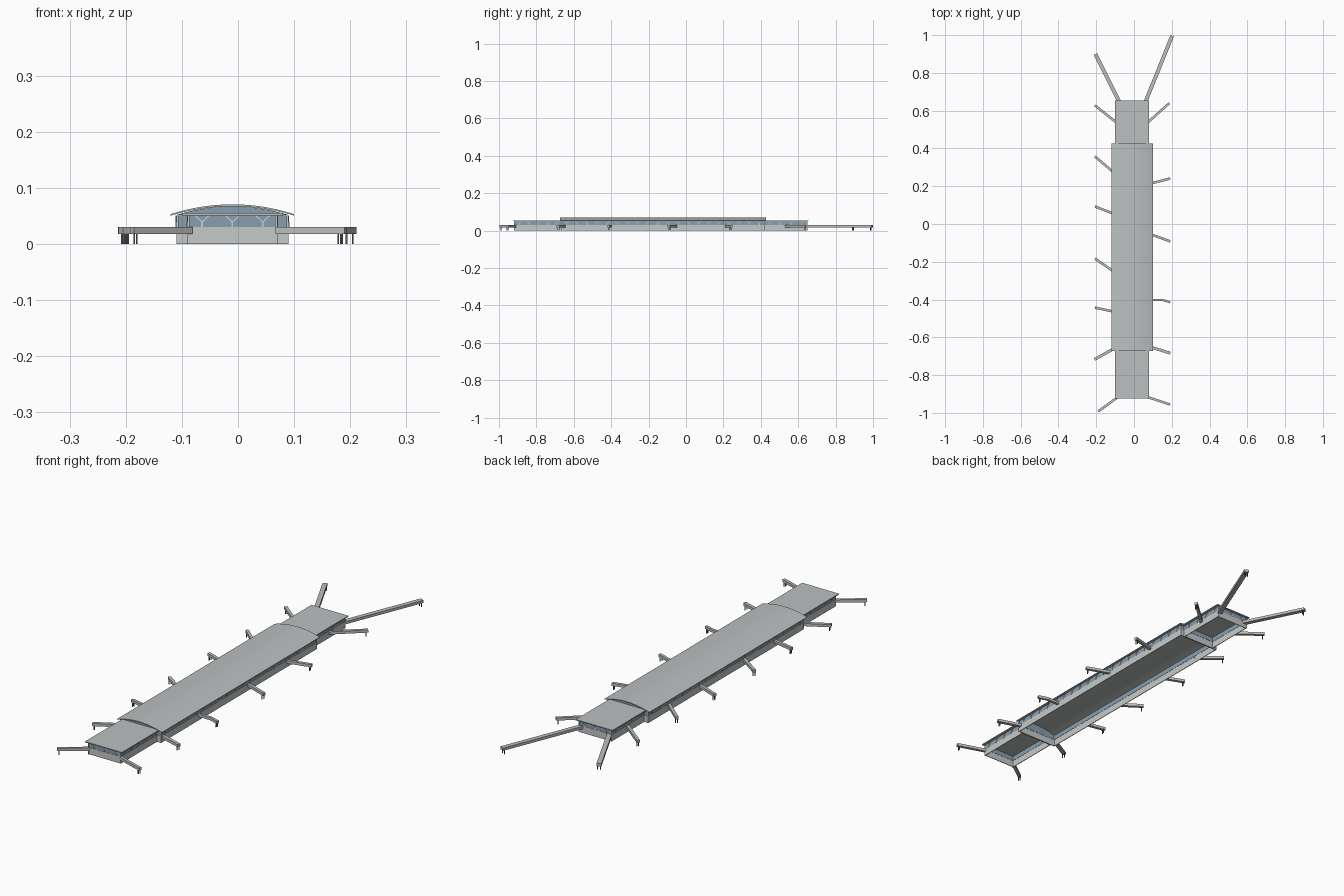
import bpy, bmesh, math
from mathutils import Vector, Matrix

cube = bpy.data.objects.get("Cube")
if cube:
    bpy.data.objects.remove(cube)


def material(name, r, g, b):
    m = bpy.data.materials.new(name)
    m.use_nodes = True
    m.diffuse_color = (r, g, b, 1)
    m.node_tree.nodes["Principled BSDF"].inputs["Base Color"].default_value = (r, g, b, 1)
    return m


ROOF = material("roof grey", 0.50, 0.53, 0.53)
WALL = material("wall grey", 0.56, 0.59, 0.58)
GLASS = material("window blue", 0.25, 0.34, 0.43)
STEEL = material("pale steel", 0.62, 0.65, 0.66)
BRIDGE = material("bridge grey", 0.50, 0.52, 0.50)
DARK = material("dark leg", 0.10, 0.10, 0.10)

CX = -0.01          # building axis
SILL, EAVE = 0.03, 0.051


def finish(bm, name, mat):
    bmesh.ops.recalc_face_normals(bm, faces=bm.faces)
    me = bpy.data.meshes.new(name)
    bm.to_mesh(me)
    bm.free()
    me.materials.append(mat)
    ob = bpy.data.objects.new(name, me)
    bpy.context.collection.objects.link(ob)
    return ob


def add_box(bm, lo, hi):
    lo, hi = Vector(lo), Vector(hi)
    mat = Matrix.Translation((lo + hi) / 2) @ Matrix.Diagonal((*(hi - lo), 1))
    bmesh.ops.create_cube(bm, size=1, matrix=mat)


def add_beam(bm, a, b, width, height):
    """Box running from a to b."""
    a, b = Vector(a), Vector(b)
    d = b - a
    rot = d.to_track_quat("X", "Z").to_matrix().to_4x4()
    mat = Matrix.Translation((a + b) / 2) @ rot @ Matrix.Diagonal((d.length, width, height, 1))
    bmesh.ops.create_cube(bm, size=1, matrix=mat)


def walls(name, half, y0, y1, z0, z1, mat, t=0.003):
    """Four thin walls, open above and below."""
    bm = bmesh.new()
    for s in (-1, 1):
        xs = sorted((CX + s * half, CX + s * (half - t)))
        add_box(bm, (xs[0], y0, z0), (xs[1], y1, z1))
    for y in (y0, y1 - t):
        add_box(bm, (CX - half + t, y, z0), (CX + half - t, y + t, z1))
    return finish(bm, name, mat)


# Halls: solid base, window band above
halls = {
    "main_hall": (0.10, -0.665, 0.42),
    "front_hall": (0.08, -0.917, -0.665),
    "back_hall": (0.08, 0.42, 0.647),
}
for name, (half, y0, y1) in halls.items():
    walls(name + "_base", half, y0, y1, 0, SILL, WALL)
    walls(name + "_windows", half - 0.001, y0 + 0.001, y1 - 0.001, SILL, EAVE, GLASS)

# Flat roofs of the end halls
for name, y0, y1 in (("front_roof", -0.924, -0.665), ("back_roof", 0.42, 0.655)):
    bm = bmesh.new()
    add_box(bm, (CX - 0.09, y0, EAVE), (CX + 0.09, y1, 0.055))
    finish(bm, name, ROOF)


# Vaulted roof of the main hall
def arc(half, edge, rise, n=24):
    return [(CX + half * u, edge + rise * (1 - u * u))
            for u in (2 * i / n - 1 for i in range(n + 1))]


def extrude_profile(name, pts, y0, y1, mat):
    bm = bmesh.new()
    f = bm.faces.new([bm.verts.new((x, y0, z)) for x, z in pts])
    ext = bmesh.ops.extrude_face_region(bm, geom=[f])
    moved = [v for v in ext["geom"] if isinstance(v, bmesh.types.BMVert)]
    bmesh.ops.translate(bm, verts=moved, vec=(0, y1 - y0, 0))
    return finish(bm, name, mat)


top = arc(0.11, 0.053, 0.0175)
under = arc(0.11, 0.0505, 0.0165)
vault = extrude_profile("vaulted_roof", top + under[::-1], -0.673, 0.427, ROOF)
bpy.context.view_layer.objects.active = vault
vault.select_set(True)
bpy.ops.object.shade_smooth_by_angle(angle=math.radians(30))
for name, y in (("front_gable_window", -0.665), ("back_gable_window", 0.417)):
    extrude_profile(name, arc(0.10, 0.0515, 0.0155), y, y + 0.003, GLASS)

# Forked columns standing along the windows
bm = bmesh.new()


def fork(x, y, along):
    base = Vector((x, y, SILL))
    mid = base + Vector((0, 0, 0.009))
    add_beam(bm, base, mid, 0.003, 0.003)
    for s in (-1, 1):
        add_beam(bm, mid, base + Vector(along) * s * 0.012 + Vector((0, 0, 0.02)), 0.002, 0.002)


for half, y0, y1 in halls.values():
    count = round((y1 - y0) / 0.055)
    for i in range(count):
        y = y0 + (i + 0.5) * (y1 - y0) / count
        for s in (-1, 1):
            fork(CX + s * half, y, (0, 1, 0))
for y in (halls["front_hall"][1], halls["back_hall"][2]):
    for dx in (-0.054, 0, 0.054):
        fork(CX + dx, y, (1, 0, 0))
finish(bm, "forked_columns", STEEL)

# Corner posts
bm = bmesh.new()
for half, y0, y1 in halls.values():
    for s in (-1, 1):
        for y in (y0, y1):
            x = CX + s * (half - 0.002)
            add_box(bm, (x - 0.002, y - 0.002, 0), (x + 0.002, y + 0.002, EAVE))
finish(bm, "corner_posts", WALL)

# Boarding bridges: start, end, width
bridges = [
    ((-0.075, 0.64), (-0.205, 0.90), 0.02),
    ((-0.09, 0.535), (-0.207, 0.628), 0.013),
    ((-0.11, 0.275), (-0.207, 0.358), 0.013),
    ((-0.11, 0.055), (-0.207, 0.093), 0.013),
    ((-0.11, -0.25), (-0.207, -0.183), 0.013),
    ((-0.11, -0.463), (-0.207, -0.443), 0.013),
    ((-0.11, -0.662), (-0.209, -0.717), 0.015),
    ((-0.085, -0.916), (-0.189, -0.992), 0.013),
    ((0.058, 0.64), (0.202, 0.996), 0.02),
    ((0.07, 0.535), (0.187, 0.64), 0.013),
    ((0.09, 0.215), (0.192, 0.241), 0.013),
    ((0.09, -0.055), (0.192, -0.092), 0.013),
    ((0.09, -0.402), (0.152, -0.402), 0.011),
    ((0.15, -0.402), (0.192, -0.415), 0.011),
    ((0.09, -0.652), (0.192, -0.684), 0.015),
    ((0.068, -0.915), (0.192, -0.956), 0.013),
]
tubes, legs = bmesh.new(), bmesh.new()
for a, b, w in bridges:
    add_beam(tubes, (*a, 0.024), (*b, 0.024), w, 0.012)
    start, end = Vector(a), Vector(b)
    d = (end - start).normalized()
    side = Vector((-d.y, d.x)) * w * 0.3
    if abs(end.x) > 0.16:
        for s in (-1, 1):
            p = end - d * 0.008 + side * s
            add_box(legs, (p.x - 0.0015, p.y - 0.0015, 0), (p.x + 0.0015, p.y + 0.0015, 0.019))
finish(tubes, "boarding_bridges", BRIDGE)
finish(legs, "bridge_legs", DARK)
